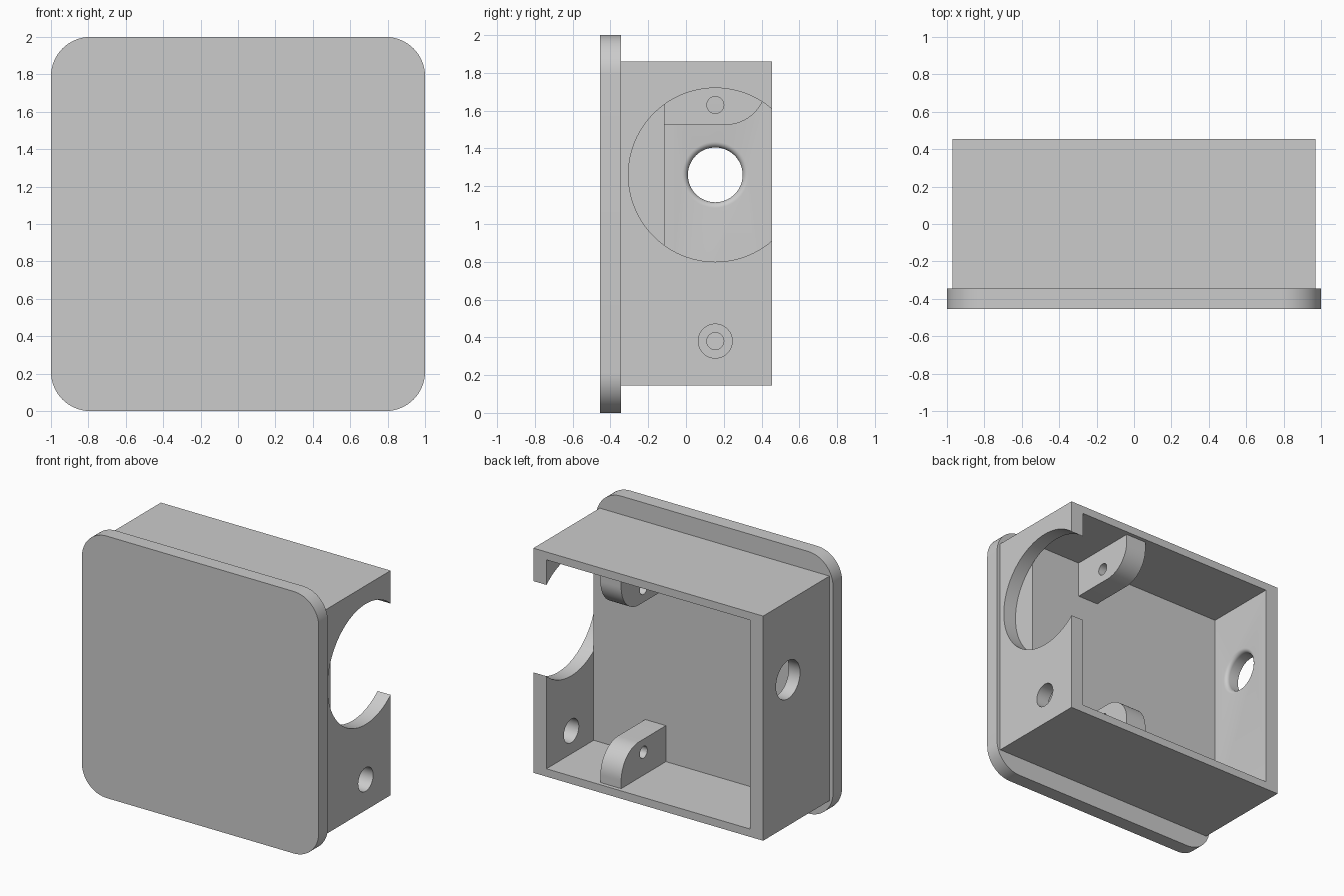
import bpy
import bmesh
from math import cos, sin, pi, radians

if "Cube" in bpy.data.objects:
    bpy.data.objects.remove(bpy.data.objects["Cube"], do_unlink=True)

grey = bpy.data.materials.new("light grey")
grey.use_nodes = True
COLOUR = (0.6, 0.6, 0.6, 1)
grey.diffuse_color = COLOUR
grey.node_tree.nodes["Principled BSDF"].inputs["Base Color"].default_value = COLOUR


def finish(name, bm):
    bmesh.ops.recalc_face_normals(bm, faces=bm.faces)
    mesh = bpy.data.meshes.new(name)
    bm.to_mesh(mesh)
    bm.free()
    mesh.materials.append(grey)
    obj = bpy.data.objects.new(name, mesh)
    bpy.context.collection.objects.link(obj)
    return obj


def extrude(name, points, offset):
    bm = bmesh.new()
    face = bm.faces.new([bm.verts.new(p) for p in points])
    new = bmesh.ops.extrude_face_region(bm, geom=[face])["geom"]
    verts = [v for v in new if isinstance(v, bmesh.types.BMVert)]
    bmesh.ops.translate(bm, verts=verts, vec=offset)
    return finish(name, bm)


def block(name, x, y, z):
    pts = [(x[0], y[0], z[0]), (x[1], y[0], z[0]),
           (x[1], y[0], z[1]), (x[0], y[0], z[1])]
    return extrude(name, pts, (0, y[1] - y[0], 0))


def arc(cx, cy, r, start, end, steps=16):
    return [(cx + r * cos(radians(start + (end - start) * i / steps)),
             cy + r * sin(radians(start + (end - start) * i / steps)))
            for i in range(steps + 1)]


def drill(name, profile, y, z, sides=64):
    """Round cutter along x from a profile of (x, radius) pairs."""
    bm = bmesh.new()
    rings = [[bm.verts.new((x, y + r * cos(2 * pi * i / sides),
                            z + r * sin(2 * pi * i / sides)))
              for i in range(sides)] for x, r in profile]
    for a, b in zip(rings, rings[1:]):
        for i in range(sides):
            j = (i + 1) % sides
            bm.faces.new((a[i], a[j], b[j], b[i]))
    bm.faces.new(rings[0])
    bm.faces.new(rings[-1])
    return finish(name, bm)


def cut(obj, cutter):
    mod = obj.modifiers.new("cut", "BOOLEAN")
    mod.operation = "DIFFERENCE"
    mod.solver = "EXACT"
    mod.object = cutter
    bpy.context.view_layer.objects.active = obj
    bpy.ops.object.modifier_apply(modifier=mod.name)
    bpy.data.objects.remove(cutter, do_unlink=True)


def smooth(obj):
    bpy.ops.object.select_all(action="DESELECT")
    obj.select_set(True)
    bpy.context.view_layer.objects.active = obj
    bpy.ops.object.shade_smooth_by_angle(angle=radians(30))


MID_Y, FLOOR, INNER, OUTER = 0.155, -0.115, 0.86, 0.97
HOLE_Z, LOW_Z, HIGH_Z = 1.26, 0.38, 1.63

# Rounded front plate
R = 0.21
outline = []
for cx, cz, start in ((1 - R, 2 - R, 0), (R - 1, 2 - R, 90),
                      (R - 1, R, 180), (1 - R, R, 270)):
    outline += arc(cx, cz, R, start, start + 90)
plate = extrude("front_plate", [(x, -0.455, z) for x, z in outline], (0, 0.11, 0))
smooth(plate)

# Open-backed housing
housing = block("housing", (-OUTER, OUTER), (-0.345, 0.455), (0.145, 1.86))
cut(housing, block("cavity", (-INNER, INNER), (FLOOR, 0.6), (0.205, 1.8)))

# Large side opening and small screwdriver hole in the left wall
cut(housing, drill("side_opening", [(INNER, 0.46), (1.1, 0.46)], MID_Y, HOLE_Z, 96))
cut(housing, drill("access_hole", [(0.8, 0.09), (1.1, 0.09)], MID_Y, LOW_Z))

# Cable hole in the right wall, with a rounded inner rim
F = 0.03
rim = [(-INNER - F + F * sin(radians(a)), 0.145 + F - F * cos(radians(a)))
       for a in range(0, 91, 15)]
cut(housing, drill("cable_hole", [(-1.1, 0.145)] + rim + [(-0.8, 0.145 + F)],
                   MID_Y, HOLE_Z))
smooth(housing)

# Drilled lugs on the top and bottom walls
TIP, CORNER, HEIGHT = 0.425, 0.215, 0.275
for name, base, way, hole_z in (("bottom_lug", 0.205, 1, LOW_Z),
                                ("top_lug", 1.8, -1, HIGH_Z)):
    side = [(FLOOR - 0.03, -0.03), (TIP, -0.03)]
    side += arc(TIP - CORNER, HEIGHT - CORNER, CORNER, 0, 90)
    side += [(FLOOR - 0.03, HEIGHT)]
    lug = extrude(name, [(0.25, y, base + way * h) for y, h in side], (0.175, 0, 0))
    cut(lug, drill("lug_hole", [(0.1, 0.045), (0.6, 0.045)], MID_Y, hole_z, 48))
    smooth(lug)
